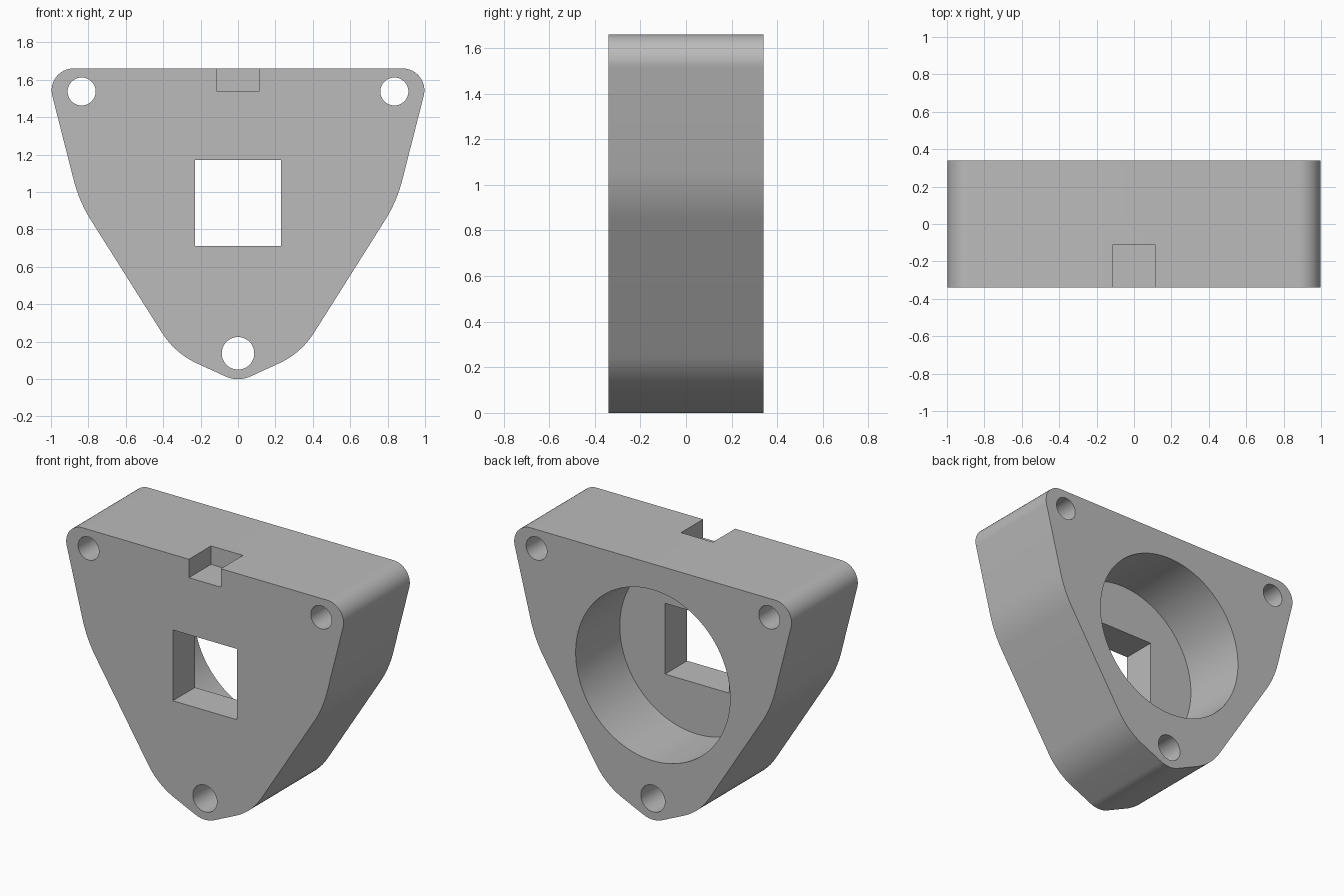
import bpy, bmesh, math
from mathutils import Vector

cube = bpy.data.objects.get("Cube")
if cube:
    bpy.data.objects.remove(cube)

HALF = 0.34          # half of the housing depth
FLOOR = -0.113       # front end of the rear bore

grey = bpy.data.materials.new("light grey")
grey.use_nodes = True
COLOUR = (0.5, 0.5, 0.5, 1)
grey.diffuse_color = COLOUR
grey.node_tree.nodes["Principled BSDF"].inputs["Base Color"].default_value = COLOUR


def fillet(prev, corner, nxt, t, steps=12):
    """Arc rounding a corner, tangent to both sides at distance t."""
    a, b = (prev - corner).normalized(), (nxt - corner).normalized()
    half = a.angle(b) / 2
    radius = t * math.tan(half)
    centre = corner + (a + b).normalized() * t / math.cos(half)
    start, end = corner + a * t - centre, corner + b * t - centre
    sweep = math.pi - 2 * half
    points = []
    for i in range(steps + 1):
        f = i / steps
        d = start * math.sin((1 - f) * sweep) + end * math.sin(f * sweep)
        points.append(centre + d.normalized() * radius)
    return points


def prism(name, outline, y0, y1):
    """Solid made by extruding an (x, z) outline from y0 to y1."""
    bm = bmesh.new()
    face = bm.faces.new([bm.verts.new((x, y0, z)) for x, z in outline])
    ext = bmesh.ops.extrude_face_region(bm, geom=[face])["geom"]
    moved = [v for v in ext if isinstance(v, bmesh.types.BMVert)]
    bmesh.ops.translate(bm, verts=moved, vec=(0, y1 - y0, 0))
    bmesh.ops.recalc_face_normals(bm, faces=bm.faces)
    mesh = bpy.data.meshes.new(name)
    bm.to_mesh(mesh)
    bm.free()
    mesh.materials.append(grey)
    obj = bpy.data.objects.new(name, mesh)
    bpy.context.collection.objects.link(obj)
    return obj


def circle(x, z, r, n):
    return [(x + r * math.cos(math.tau * i / n), z + r * math.sin(math.tau * i / n))
            for i in range(n)]


def box(x, z0, z1):
    return [(-x, z0), (x, z0), (x, z1), (-x, z1)]


# Rounded shield outline: x, z and fillet tangent length, mirrored in x
right = [(0.337, 0.137, 0.13), (0.849, 0.948, 0.12), (1.03, 1.66, 0.15)]
corners = [(0, -0.017, 0.075)] + right + [(-x, z, t) for x, z, t in reversed(right)]
pts = [Vector((x, z)) for x, z, t in corners]
outline = []
for i, corner in enumerate(corners):
    outline += fillet(pts[i - 1], pts[i], pts[(i + 1) % len(pts)], corner[2])
housing = prism("housing", outline, -HALF, HALF)

# Rear bore, square window, cable notch and three screw holes
OUT = HALF + 0.1
cutters = [
    prism("rear_bore_cutter", circle(0, 0.937, 0.555, 96), FLOOR, OUT),
    prism("window_cutter", box(0.23, 0.71, 1.17), -OUT, 0),
    prism("notch_cutter", box(0.115, 1.54, 1.8), -OUT, FLOOR),
    prism("bottom_hole_cutter", circle(0, 0.137, 0.087, 48), -OUT, OUT),
]
for name, side in (("left", 1), ("right", -1)):
    cutters.append(prism(name + "_hole_cutter",
                         circle(side * 0.836, 1.537, 0.075, 48), -OUT, OUT))

bpy.context.view_layer.objects.active = housing
for cutter in cutters:
    cutter.hide_render = True
    mod = housing.modifiers.new(cutter.name, 'BOOLEAN')
    mod.operation = 'DIFFERENCE'
    mod.solver = 'EXACT'
    mod.object = cutter
    bpy.ops.object.modifier_apply(modifier=mod.name)
    bpy.data.objects.remove(cutter)

# Smooth curved walls, crisp rims
bpy.ops.object.select_all(action='DESELECT')
housing.select_set(True)
bpy.ops.object.shade_smooth_by_angle(angle=math.radians(30))
